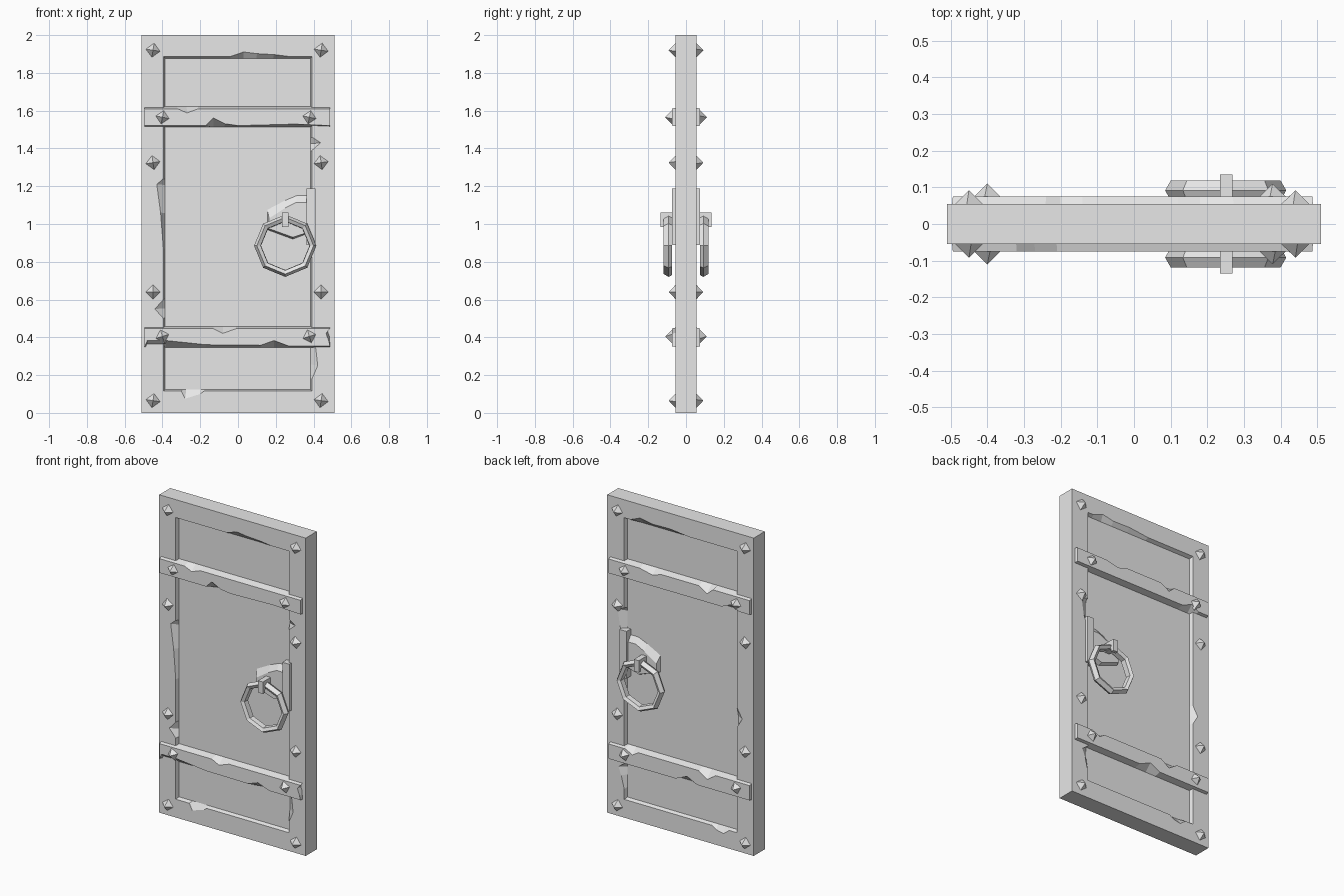
import bpy, bmesh, math
from mathutils import Matrix, Vector

cube = bpy.data.objects.get("Cube")
if cube:
    bpy.data.objects.remove(cube, do_unlink=True)

grey = bpy.data.materials.new("plain_grey")
grey.use_nodes = True
grey.diffuse_color = (0.8, 0.8, 0.8, 1)
grey.node_tree.nodes["Principled BSDF"].inputs["Base Color"].default_value = (0.8, 0.8, 0.8, 1)


def finish(name, bm):
    bmesh.ops.recalc_face_normals(bm, faces=bm.faces[:])
    mesh = bpy.data.meshes.new(name)
    bm.to_mesh(mesh)
    bm.free()
    mesh.materials.append(grey)
    ob = bpy.data.objects.new(name, mesh)
    bpy.context.collection.objects.link(ob)
    return ob


def ring_verts(bm, pts, y):
    return [bm.verts.new((x, y, z)) for x, z in pts]


def bridge(bm, a, b):
    n = len(a)
    for i in range(n):
        bm.faces.new((a[i], a[(i + 1) % n], b[(i + 1) % n], b[i]))


def outline(x0, x1, z0, z1, bottom=(), right=(), top=(), left=()):
    """Rectangle outline with worn points (position, outward offset) on each side.
    Returns the chipped loop and the matching straight loop."""
    rows = [(x0, z0, x0, z0)]
    rows += [(t, z0 - d, t, z0) for t, d in bottom] + [(x1, z0, x1, z0)]
    rows += [(x1 + d, t, x1, t) for t, d in right] + [(x1, z1, x1, z1)]
    rows += [(t, z1 + d, t, z1) for t, d in reversed(top)] + [(x0, z1, x0, z1)]
    rows += [(x0 - d, t, x0, t) for t, d in reversed(left)]
    return [r[:2] for r in rows], [r[2:] for r in rows]


def stretch(pts, src, dst):
    """Map points from one rectangle onto another."""
    sx, tx = (dst[1] - dst[0]) / (src[1] - src[0]), (dst[3] - dst[2]) / (src[3] - src[2])
    return [(dst[0] + (x - src[0]) * sx, dst[2] + (z - src[2]) * tx) for x, z in pts]


def plate(name, front, back, y_front, y_back):
    bm = bmesh.new()
    a, b = ring_verts(bm, front, y_front), ring_verts(bm, back, y_back)
    bridge(bm, a, b)
    bm.faces.new(a)
    bm.faces.new(b)
    return finish(name, bm)


def box(name, x0, x1, z0, z1, y0, y1):
    pts = [(x0, z0), (x1, z0), (x1, z1), (x0, z1)]
    return plate(name, pts, pts, y0, y1)


# Door slab with a worn recessed panel on each face
FACE, PANEL = 0.055, 0.032
OPENING = (-0.395, 0.392, 0.115, 1.887)
FLOOR = (-0.387, 0.384, 0.123, 1.877)
wear = {
    -1: dict(bottom=[(-.3, 0), (-.28, .04), (-.2, .015), (-.18, 0)],
             right=[(.18, 0), (.25, .03), (.34, .02), (.38, 0), (1.39, 0), (1.43, .045), (1.46, 0)],
             top=[(-.04, 0), (.03, .024), (.1, .015), (.19, .01), (.27, 0)],
             left=[(.5, 0), (.55, .045), (.6, 0), (.87, 0), (1.06, .015), (1.21, .035), (1.24, 0)]),
    1: dict(bottom=[(-.34, 0), (-.3, .03), (-.25, .02), (-.22, 0)],
            right=[(.18, 0), (.26, .02), (.31, .04), (.34, 0), (1.12, 0), (1.2, .03), (1.3, .045), (1.32, 0)],
            top=[(-.06, 0), (.08, .015), (.2, .012), (.28, .028), (.35, 0)],
            left=[(.78, 0), (.84, .035), (.9, 0)]),
}
bm = bmesh.new()
corners = [(-.51, 0), (.51, 0), (.51, 2), (-.51, 2)]
rims = {s: ring_verts(bm, corners, s * FACE) for s in (-1, 1)}
bridge(bm, rims[-1], rims[1])
for s, rim in rims.items():
    chipped, straight = outline(*OPENING, **wear[s])
    lip = ring_verts(bm, chipped, s * FACE)
    floor = ring_verts(bm, stretch(straight, OPENING, FLOOR), s * PANEL)
    bridge(bm, lip, floor)
    bm.faces.new(floor)
    edges = [bm.edges.get((r[i - 1], r[i])) for r in (rim, lip) for i in range(len(r))]
    bmesh.ops.triangle_fill(bm, use_beauty=True, edges=edges, normal=(0, s, 0))
finish("door_slab", bm)

# Cross bands with chipped edges
bands = {
    ("front", "upper"): dict(bottom=[(-.17, 0), (-.13, -.04), (-.07, -.01), (0, 0), (.3, -.008)],
                             top=[(-.32, 0), (-.27, -.022), (-.21, 0)]),
    ("front", "lower"): dict(bottom=[(-.48, -.03), (-.38, -.03), (-.17, -.008), (.12, -.005), (.19, -.03), (.27, 0)],
                             top=[(-.13, 0), (-.08, -.025), (-.01, 0), (.44, 0)],
                             right=[(.38, -.005), (.42, -.02)]),
    ("back", "upper"): dict(bottom=[(-.42, 0), (-.37, -.03), (-.3, 0)],
                            top=[(-.24, 0), (-.2, -.035), (-.14, 0), (.12, 0), (.18, -.02), (.27, 0)]),
    ("back", "lower"): dict(bottom=[(-.13, 0), (-.06, -.035), (.02, 0)],
                            top=[(-.26, 0), (-.2, -.04), (-.14, 0), (.28, 0), (.32, -.025), (.37, 0)]),
}
for (face, level), chips in bands.items():
    s = -1 if face == "front" else 1
    z0, z1 = (1.513, 1.622) if level == "upper" else (.345, .458)
    outer = (-.498, .49, z0, z1)
    inner = (-.494, .486, z0 + .008, z1 - .012)
    chipped, straight = outline(*inner, **chips)
    plate(f"{face}_{level}_band", chipped, stretch(straight, inner, outer), s * .075, s * PANEL)


# Pyramid studs
def stud(name, x, z, base, s, turn):
    bm = bmesh.new()
    bmesh.ops.create_cone(bm, cap_ends=True, segments=4, radius1=.043, radius2=0, depth=.042)
    bm.transform(Matrix.Translation((x, s * (base + .016), z))
                 @ Matrix.Rotation(-s * math.pi / 2, 4, 'X') @ Matrix.Rotation(turn, 4, 'Z'))
    finish(name, bm)


for face, s in (("front", -1), ("back", 1)):
    for side, x in (("right", -.45), ("left", .44)):
        for i, z in enumerate((.065, .64, 1.325, 1.92)):
            stud(f"{face}_{side}_frame_stud_{i + 1}", x, z, FACE, s, .15 * (i % 3 - 1))
    for side, x in (("right", -.4), ("left", .378)):
        for i, z in enumerate((.405, 1.565)):
            stud(f"{face}_{side}_band_stud_{i + 1}", x, z, .073, s, .3 - .5 * i)

# Handles: lock plate, side bar, ring holder and eight-sided ring
for face, s in (("front", -1), ("back", 1)):
    base = [(.155, .97), (.29, .92), (.37, .95), (.37, 1.15), (.31, 1.15), (.25, 1.125), (.155, 1.075)]
    worn = [(.165, .975), (.29, .93), (.37, .955), (.37, 1.115), (.31, 1.115), (.25, 1.085), (.165, 1.03)]
    plate(f"{face}_lock_plate", worn, base, s * .058, s * PANEL)
    box(f"{face}_lock_bar", .362, .41, .89, 1.187, s * PANEL, s * .075)
    box(f"{face}_ring_holder", .234, .268, 1.005, 1.06, s * PANEL, s * .135)
    box(f"{face}_ring_holder_tip", .234, .268, .985, 1.06, s * .115, s * .135)

    bm = bmesh.new()
    section = [(.165, .092), (.15, .118), (.13, .108), (.128, .075), (.155, .073)]
    loops = []
    for r, y in section:
        pts = [(.25 + r * math.cos(k * math.pi / 4), .885 + r * math.sin(k * math.pi / 4)) for k in range(8)]
        loops.append(ring_verts(bm, pts, s * y))
    for i in range(len(loops)):
        bridge(bm, loops[i - 1], loops[i])
    finish(f"{face}_ring", bm)
